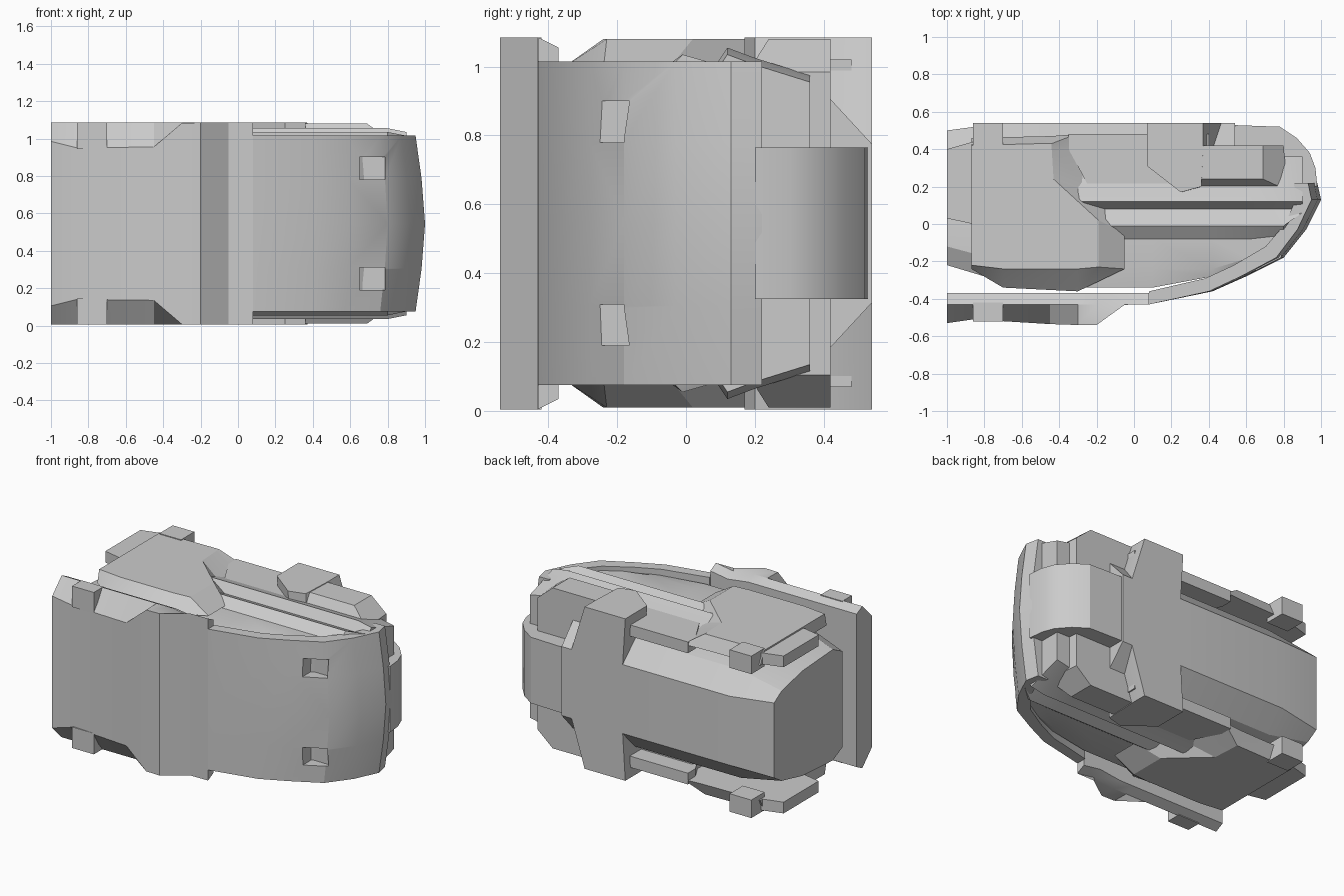
import bpy, bmesh, math

if "Cube" in bpy.data.objects:
    bpy.data.objects.remove(bpy.data.objects["Cube"])

MID = 0.545  # height of the mirror plane
GREY = (0.6, 0.6, 0.6, 1)
mat = bpy.data.materials.new("plain_grey")
mat.use_nodes = True
mat.diffuse_color = GREY
mat.node_tree.nodes["Principled BSDF"].inputs["Base Color"].default_value = GREY


def loft(name, rings):
    """Skin a list of equal-length point rings and cap both ends."""
    bm = bmesh.new()
    rows = [[bm.verts.new(p) for p in ring] for ring in rings]
    n = len(rows[0])
    for a, b in zip(rows, rows[1:]):
        for i in range(n):
            j = (i + 1) % n
            bm.faces.new((a[i], a[j], b[j], b[i]))
    bm.faces.new(rows[0])
    bm.faces.new(rows[-1])
    bmesh.ops.remove_doubles(bm, verts=bm.verts, dist=0.0005)
    bmesh.ops.recalc_face_normals(bm, faces=bm.faces)
    me = bpy.data.meshes.new(name)
    bm.to_mesh(me)
    bm.free()
    me.materials.append(mat)
    ob = bpy.data.objects.new(name, me)
    bpy.context.collection.objects.link(ob)
    return ob


def section(x, profile):
    """Symmetric cross-section at x from (y, half height) points."""
    return [(x, y, MID + h) for y, h in profile] + \
           [(x, y, MID - h) for y, h in reversed(profile)]


def pair(name, levels):
    """Upper and lower copies of a stack of (outline, half height) levels."""
    for side, s in (("upper", 1), ("lower", -1)):
        loft(side + "_" + name, [[(x, y, MID + s * h) for x, y in o] for o, h in levels])


def slab(name, outline, h0, h1):
    pair(name, [(outline, h0), (outline, h1)])


def box(x0, x1, y0, y1):
    return [(x0, y0), (x1, y0), (x1, y1), (x0, y1)]


# Inner core, narrowing at its flat end
core = [(0.54, 0.23), (0.42, 0.36), (0.2, 0.42), (-0.2, 0.42), (-0.31, 0.36)]
end = [(0.5, 0.25), (0.42, 0.3), (0.2, 0.35), (-0.12, 0.37), (-0.22, 0.32)]
nose = [(max(y, -0.15), h) for y, h in core]
loft("core", [section(-1, end), section(-0.7, core), section(0.1, core), section(0.54, nose)])

# Ridged deck filling the curved nose
ridges = [(0.36, 0.43), (0.2, 0.48), (0.12, 0.51), (0.08, 0.45), (-0.01, 0.49),
          (-0.08, 0.44), (-0.24, 0.44), (-0.34, 0.43)]
rings = []
for x, limit, drop in ((-0.3, -0.34, 0), (0.1, -0.34, 0), (0.42, -0.28, 0),
                       (0.62, -0.18, 0), (0.8, -0.06, 0), (0.9, 0.06, 0.02)):
    rings.append(section(x, [(max(y, limit), h - drop) for y, h in ridges]))
loft("ridged_deck", rings)

# Front armour plate with chamfered long edges
rings = []
for x, front, h in ((-1, -0.53, 0.44), (-0.86, -0.51, 0.405), (-0.45, -0.535, 0.41),
                    (-0.3, -0.54, 0.538), (-0.2, -0.54, 0.54),
                    (-0.05, -0.432, 0.54), (0.08, -0.43, 0.54)):
    edge = 0.54 if x != -0.05 else 0.52
    rings.append(section(x, [(front, h), (-0.43, edge), (-0.37, edge - 0.03)]))
loft("front_plate", rings)
slab("front_tab", box(-0.86, -0.7, -0.52, -0.42), 0.4, 0.54)

# Curved nose skin, bulging at mid height
outer = [(0.08, -0.43), (0.42, -0.36), (0.6, -0.28), (0.8, -0.18),
         (0.92, -0.03), (1.0, 0.13), (0.98, 0.22)]
inner = [(0.9, 0.22), (0.91, 0.13), (0.85, 0), (0.74, -0.12),
         (0.56, -0.22), (0.4, -0.29), (0.08, -0.36)]
skin = loft("nose_skin", [
    [(0.08 + (x - 0.08) * f, y, MID + h) for x, y in outer + inner]
    for h, f in ((-0.47, 0.945), (-0.24, 0.98), (0, 1), (0.24, 0.98), (0.47, 0.945))])

# Two square ports cut through the skin
for s in (-1, 1):
    cutter = loft("port_cutter", [[(x, y, MID + s * h) for x, y in box(0.65, 0.785, -0.5, -0.15)]
                                  for h in (0.235, 0.355)])
    cutter.hide_render = True
    mod = skin.modifiers.new("port", "BOOLEAN")
    mod.operation = "DIFFERENCE"
    mod.solver = "EXACT"
    mod.object = cutter
    bpy.context.view_layer.objects.active = skin
    bpy.ops.object.modifier_apply(modifier=mod.name)
    bpy.data.objects.remove(cutter)

# Rear band wrapping round the nose
band = [(0.5, 0.2), (0.98, 0.2), (0.97, 0.3), (0.94, 0.38), (0.87, 0.46), (0.78, 0.52), (0.5, 0.53)]
loft("rear_band", [[(x, y, MID + h) for x, y in band] for h in (-0.22, 0.22)])

# Raised side shells with sloping edges, end fins and rear tabs
foot = [(-0.87, 0.46), (-0.87, -0.24), (-0.7, -0.34), (-0.3, -0.36), (-0.05, -0.24),
        (-0.05, -0.05), (-0.22, 0.16), (-0.31, 0.4), (-0.31, 0.48), (-0.44, 0.47)]
crown = [(-0.87, 0.42), (-0.87, -0.22), (-0.7, -0.24), (-0.3, -0.24), (-0.19, -0.23),
         (-0.19, 0.02), (-0.43, 0.24), (-0.44, 0.4), (-0.44, 0.43), (-0.5, 0.43)]
pair("side_shell", [(foot, 0.45), (crown, 0.535)])
fin = [(-1, 0.03), (-0.86, 0), (-0.86, 0.44), (-1, 0.4)]
slab("end_fin", fin, 0.45, 0.525)
slab("rear_tab", box(-0.86, -0.7, 0.4, 0.54), 0.42, 0.54)

# Lower middle shell beside a raised angular pad with a sloping end
middle = [(-0.35, 0.48), (-0.35, 0.4), (-0.22, 0.16), (0.4, 0.17), (0.4, 0.48)]
slab("middle_shell", middle, 0.4, 0.475)
pad_foot = [(0.09, 0.54), (0.09, 0.31), (0.27, 0.17), (0.37, 0.2), (0.47, 0.42), (0.47, 0.54)]
pad_top = [(0.07, 0.54), (0.07, 0.31), (0.25, 0.17), (0.36, 0.2), (0.37, 0.42), (0.37, 0.54)]
pair("raised_pad", [(pad_foot, 0.22), (pad_top, 0.54)])

# Bevelled blocks set in from the rear of the nose
block_foot = [(0.36, 0.18), (0.82, 0.18), (0.8, 0.42), (0.36, 0.42)]
block_top = [(0.36, 0.24), (0.69, 0.24), (0.69, 0.42), (0.36, 0.42)]
pair("nose_block", [(block_foot, 0.22), (block_foot, 0.44), (block_top, 0.535)])

# Smooth gentle curves while keeping hard edges
for ob in bpy.context.collection.objects:
    ob.select_set(ob.type == "MESH")
bpy.context.view_layer.objects.active = skin
bpy.ops.object.shade_smooth_by_angle(angle=math.radians(25))
